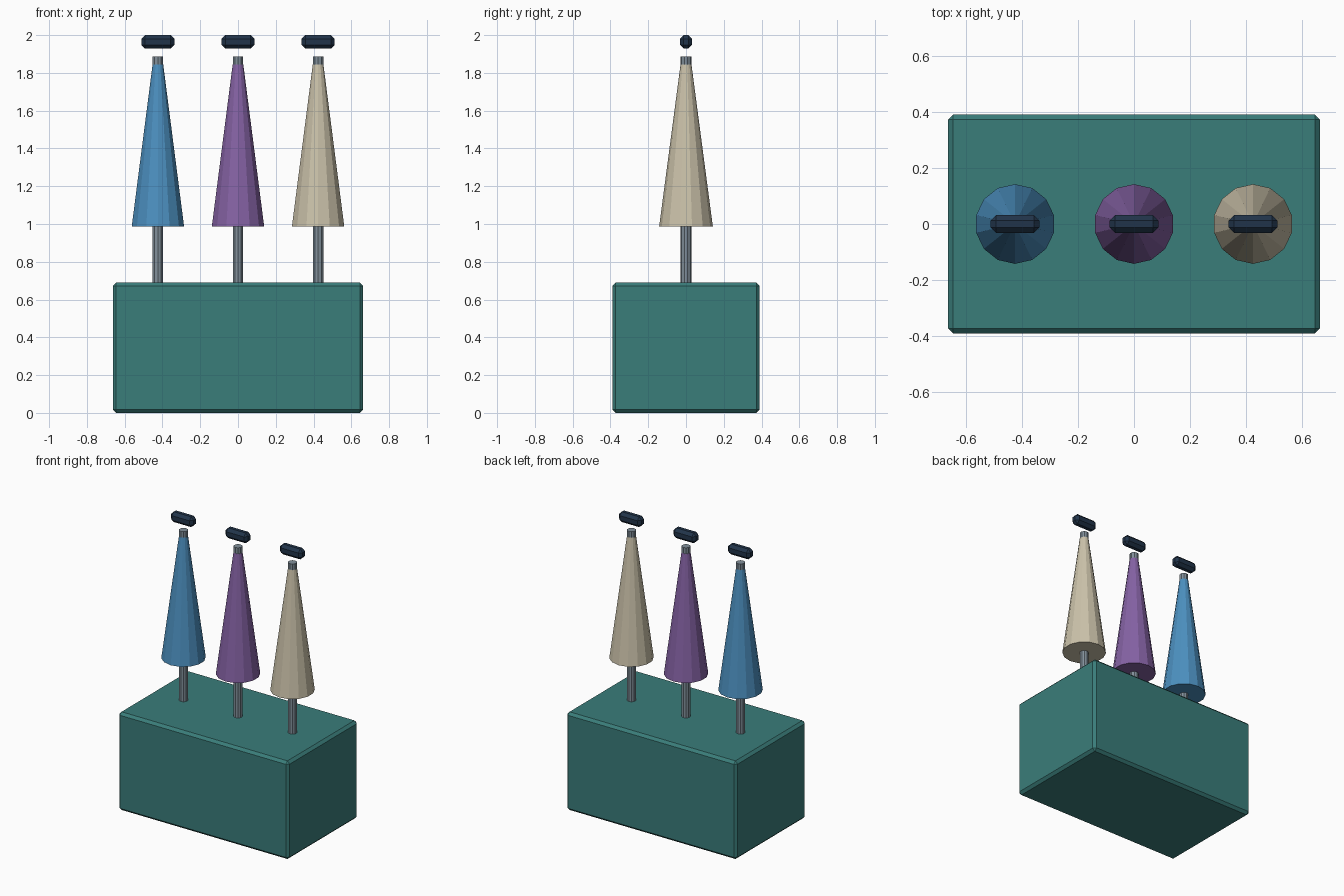
import bpy, bmesh
from mathutils import Matrix

if "Cube" in bpy.data.objects:
    bpy.data.objects.remove(bpy.data.objects["Cube"])


def material(name, hexa):
    rgb = [int(hexa[i:i + 2], 16) / 255 for i in (0, 2, 4)]
    lin = [c / 12.92 if c <= 0.04045 else ((c + 0.055) / 1.055) ** 2.4 for c in rgb]
    m = bpy.data.materials.new(name)
    m.diffuse_color = (*lin, 1)
    m.use_nodes = True
    m.node_tree.nodes["Principled BSDF"].inputs["Base Color"].default_value = m.diffuse_color
    return m


def finish(bm, name, mat):
    bmesh.ops.recalc_face_normals(bm, faces=bm.faces)
    me = bpy.data.meshes.new(name)
    bm.to_mesh(me)
    bm.free()
    me.materials.append(mat)
    ob = bpy.data.objects.new(name, me)
    bpy.context.collection.objects.link(ob)
    return ob


def chamfered_box(name, size, center, bevel, mat):
    bm = bmesh.new()
    bmesh.ops.create_cube(bm, size=1, matrix=Matrix.Translation(center) @ Matrix.Diagonal((*size, 1)))
    bmesh.ops.bevel(bm, geom=bm.edges[:], offset=bevel, segments=1, affect='EDGES')
    return finish(bm, name, mat)


def frustum(name, x, z0, z1, r0, r1, sides, mat):
    bm = bmesh.new()
    bmesh.ops.create_cone(bm, cap_ends=True, segments=sides, radius1=r0, radius2=r1,
                          depth=z1 - z0, matrix=Matrix.Translation((x, 0, (z0 + z1) / 2)))
    return finish(bm, name, mat)


teal = material("teal", "3A7D7A")
steel = material("steel grey", "82909B")
navy = material("dark navy", "21344A")
canopies = [("blue", material("blue", "4C90C0")),
            ("purple", material("purple", "8562A4")),
            ("cream", material("cream", "CBC2AA"))]

# Stand
chamfered_box("stand", (1.326, 0.78, 0.69), (0, 0, 0.345), 0.018, teal)

# Three folded umbrellas: shaft, canopy and floating handle
for i, (label, mat) in enumerate(canopies):
    x = (i - 1) * 0.424
    frustum(label + "_shaft", x, 0.60, 1.886, 0.029, 0.029, 10, steel)
    frustum(label + "_canopy", x, 0.988, 1.844, 0.142, 0.029, 14, mat)
    chamfered_box(label + "_handle", (0.175, 0.064, 0.072), (x, 0, 1.964), 0.02, navy)
